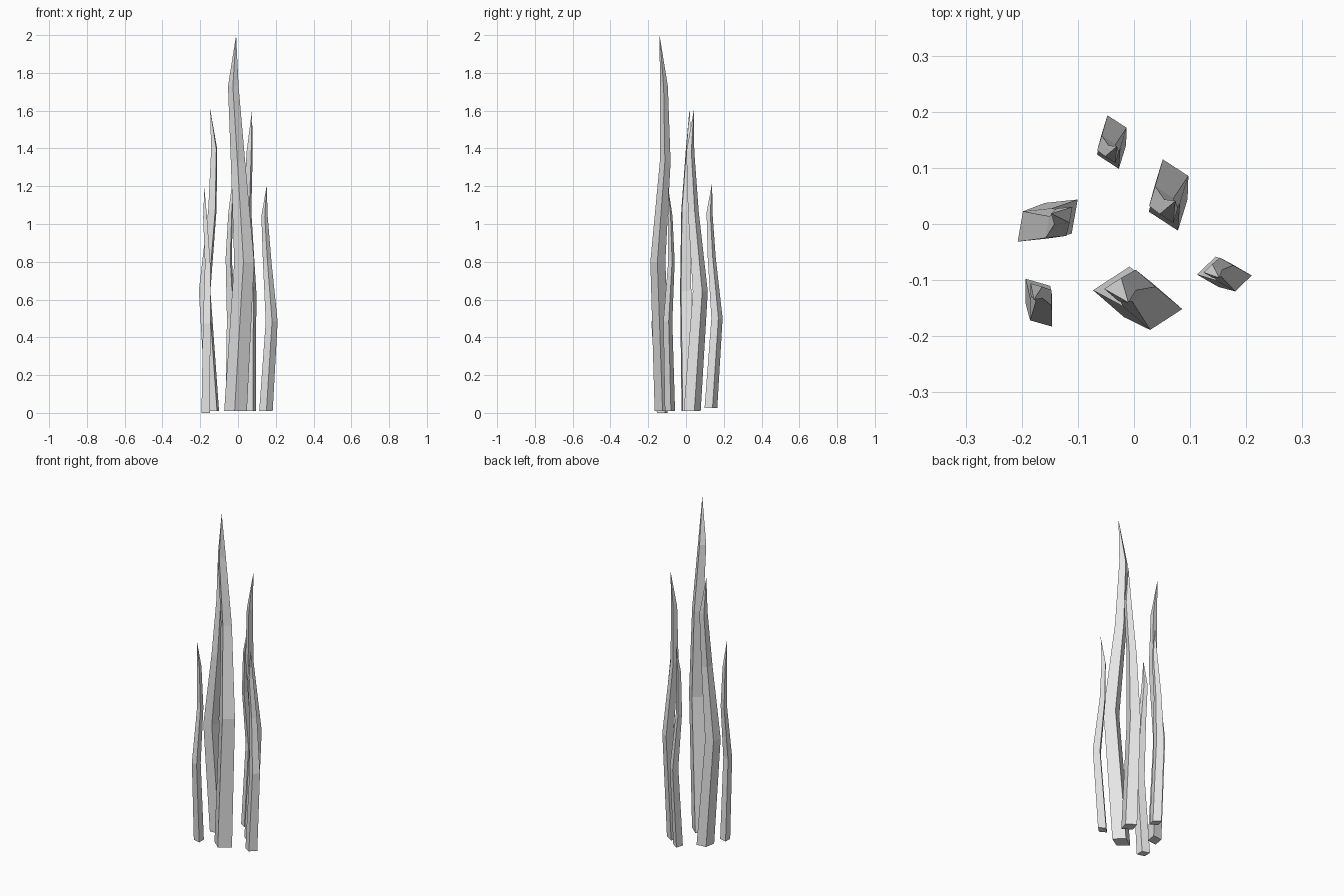
import bpy, bmesh, math
from mathutils import Matrix, Vector

if "Cube" in bpy.data.objects:
    bpy.data.objects.remove(bpy.data.objects["Cube"])

grey = bpy.data.materials.new("light_grey")
grey.diffuse_color = (0.8, 0.8, 0.8, 1)
grey.use_nodes = True
grey.node_tree.nodes["Principled BSDF"].inputs["Base Color"].default_value = grey.diffuse_color

# Four-cornered cross-section and the bent spine: height, offset x, offset y, half width
SECTION = [(1, -0.05), (0.08, 0.75), (-1, 0.05), (-0.08, -0.75)]
SPINE = [(0, 0, 0, 0.06), (0.79, 0.046, -0.028, 0.053),
         (1.32, 0.013, 0.011, 0.038), (1.72, -0.012, 0.004, 0.028)]
TIP = (0.003, -0.019, 1.99)


def blade(name, x, y, z, size, turn):
    """One low-poly blade, swept through the spine and closed to a point."""
    bm = bmesh.new()
    rings = [[bm.verts.new((cx + w * px, cy + w * py, h)) for px, py in SECTION]
             for h, cx, cy, w in SPINE]
    tip = bm.verts.new(TIP)
    bm.faces.new(rings[0])
    for i in range(4):
        j = (i + 1) % 4
        for low, high in zip(rings, rings[1:]):
            bm.faces.new((low[i], low[j], high[j], high[i]))
        bm.faces.new((rings[-1][i], rings[-1][j], tip))
    bmesh.ops.recalc_face_normals(bm, faces=bm.faces)
    bm.transform(Matrix.Translation(Vector((x, y, z)))
                 @ Matrix.Rotation(math.radians(turn), 4, 'Z') @ Matrix.Scale(size, 4))
    mesh = bpy.data.meshes.new(name)
    bm.to_mesh(mesh)
    bm.free()
    mesh.materials.append(grey)
    bpy.context.collection.objects.link(bpy.data.objects.new(name, mesh))


# One tall, two medium and three short blades
blade("tall_blade", -0.013, -0.121, 0.01, 1.0, 0)
blade("medium_blade_left", -0.135, 0.010, 0.01, 0.805, 227)
blade("medium_blade_right", 0.061, 0.033, 0.01, 0.80, 114)
blade("short_blade_back", -0.040, 0.132, 0.027, 0.60, 114)
blade("short_blade_right", 0.148, -0.085, 0.01, 0.60, 11)
blade("short_blade_front", -0.171, -0.126, 0.0, 0.60, -49)
